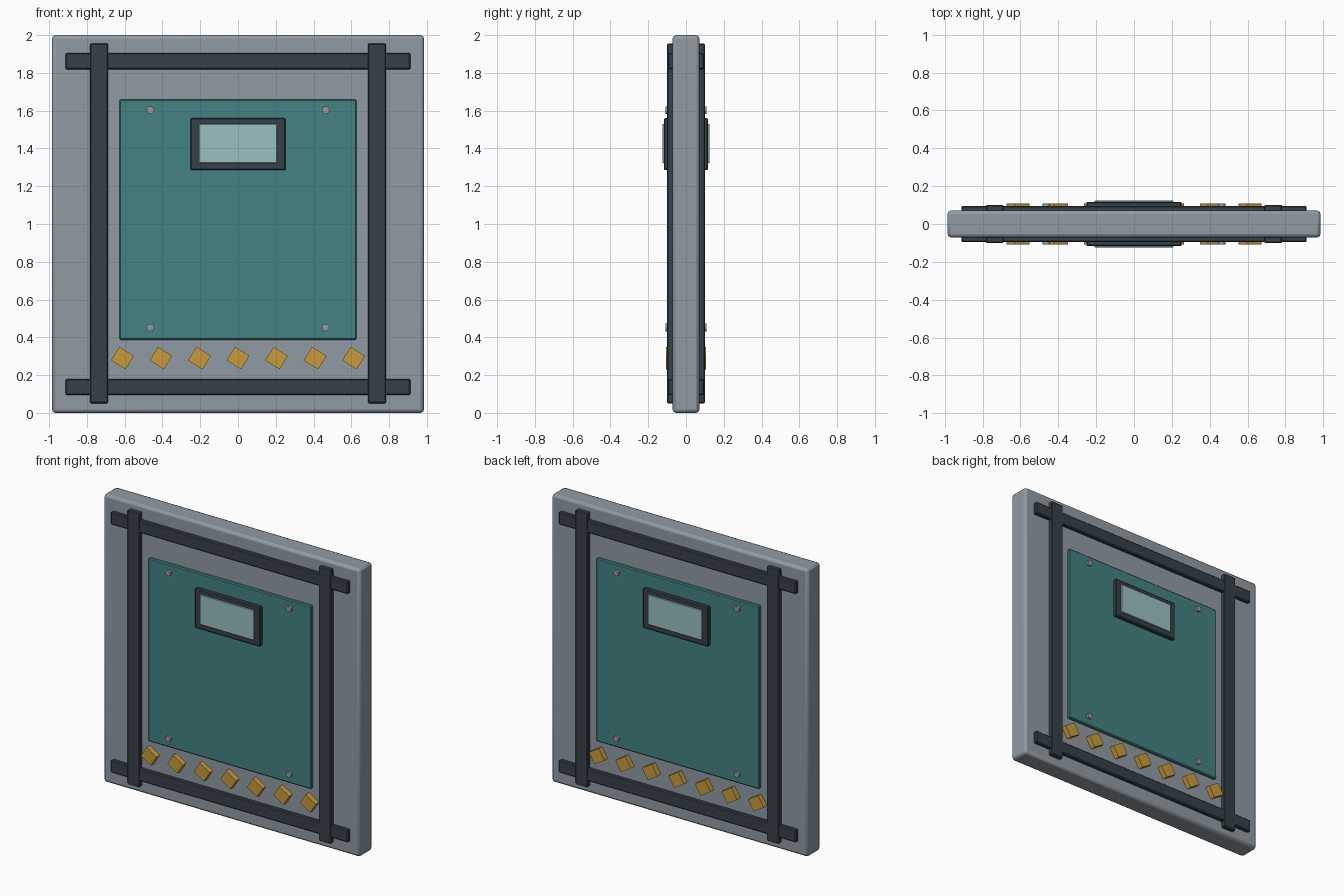
import bpy, math

cube = bpy.data.objects.get("Cube")
if cube:
    bpy.data.objects.remove(cube, do_unlink=True)


def material(name, rgb):
    m = bpy.data.materials.new(name)
    m.use_nodes = True
    m.diffuse_color = (*rgb, 1)
    m.node_tree.nodes["Principled BSDF"].inputs["Base Color"].default_value = (*rgb, 1)
    return m


grey = material("grey_metal", (0.28, 0.33, 0.37))
dark = material("dark_steel", (0.037, 0.053, 0.065))
teal = material("teal_paint", (0.06, 0.225, 0.225))
glass = material("pale_glass", (0.33, 0.53, 0.54))
amber = material("amber_paint", (0.58, 0.33, 0.045))


def finish(ob, name, mat, bevel, segments):
    ob.name = name
    ob.data.materials.append(mat)
    if bevel:
        mod = ob.modifiers.new("Bevel", "BEVEL")
        mod.width = bevel
        mod.segments = segments
    return ob


def box(name, mat, centre, size, bevel=0.006, segments=1, turn=0):
    bpy.ops.mesh.primitive_cube_add(size=1, location=centre)
    ob = bpy.context.object
    ob.scale = size
    bpy.ops.object.transform_apply(location=False, rotation=False, scale=True)
    ob.rotation_euler.y = turn
    return finish(ob, name, mat, bevel, segments)


# Main slab
box("slab", grey, (0, 0, 1), (1.97, 0.142, 2), 0.018, 2)
bpy.ops.object.shade_smooth_by_angle()

# Both faces carry the same fittings, mirrored through the slab
BASE = 0.06
for side, label in ((-1, "front"), (1, "back")):

    def plate(name, mat, x, z, width, height, reach, bevel=0.006, turn=0):
        return box(f"{label}_{name}", mat, (x, side * (BASE + reach) / 2, z),
                   (width, reach - BASE, height), bevel, 1, turn)

    # Crossing bars
    for z, end in ((0.137, "bottom"), (1.862, "top")):
        plate(f"{end}_bar", dark, 0, z, 1.825, 0.086, 0.096)
    for x, hand in ((-0.735, "right"), (0.735, "left")):
        plate(f"{hand}_post", dark, x, 1.003, 0.096, 1.905, 0.1)

    # Panel and its window
    plate("panel", teal, 0, 1.023, 1.254, 1.272, 0.092)
    plate("window_frame", dark, 0, 1.423, 0.504, 0.276, 0.117)
    plate("window_pane", glass, 0, 1.426, 0.416, 0.208, 0.125, 0.003)

    # Panel bolts
    for x in (-0.464, 0.464):
        for z in (0.452, 1.603):
            bpy.ops.mesh.primitive_cylinder_add(
                vertices=16, radius=0.02, depth=0.046,
                location=(x, side * 0.085, z), rotation=(math.pi / 2, 0, 0))
            finish(bpy.context.object, f"{label}_bolt", grey, 0, 1)
            bpy.ops.object.shade_smooth_by_angle()

    # Row of tilted warning markers
    for i in range(-3, 4):
        plate("marker", amber, i * 0.204, 0.29, 0.09, 0.084, 0.107, 0,
              math.radians(32))
